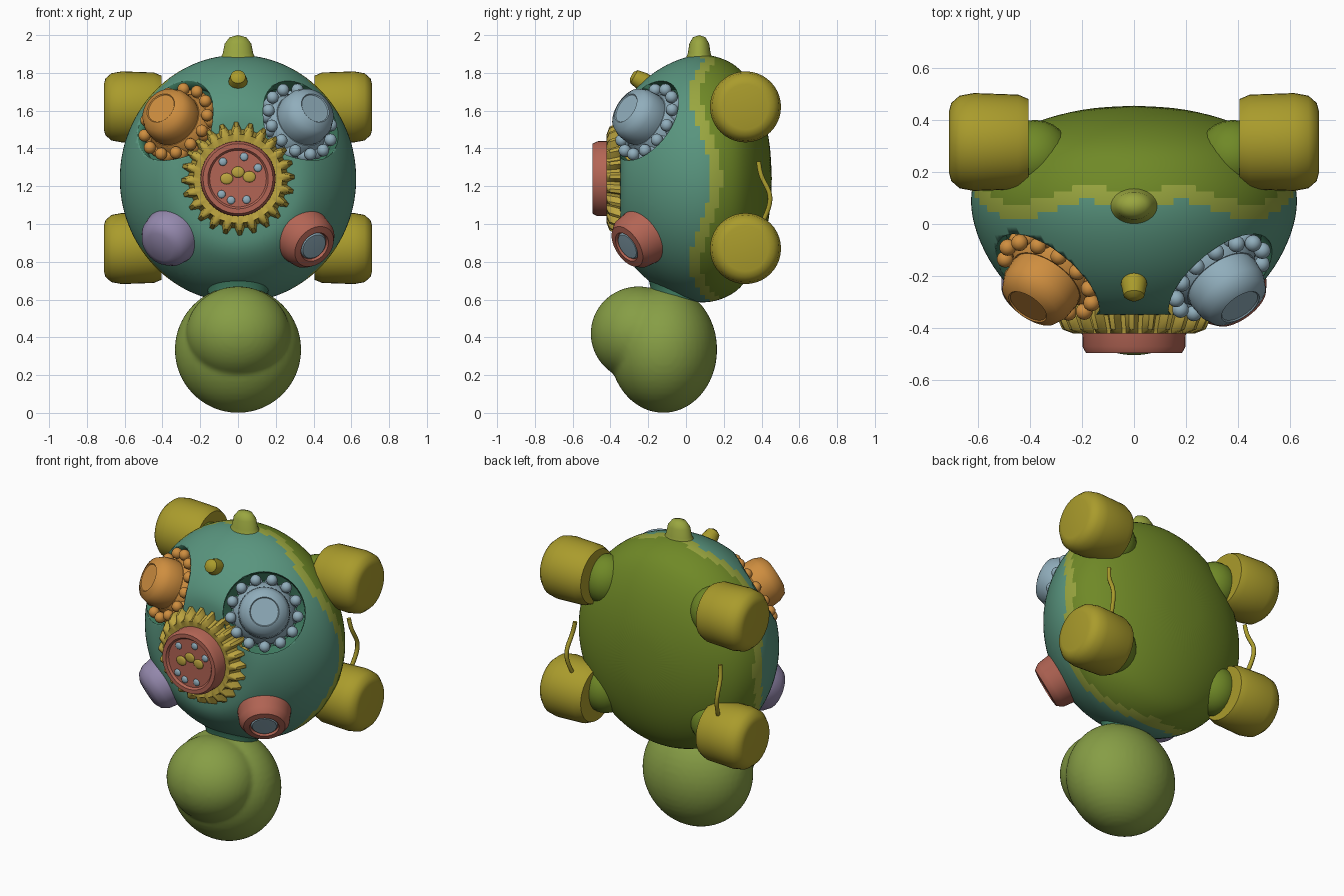
import bpy, bmesh
from math import sin, cos, pi, radians, atan2
from mathutils import Vector, Matrix

if "Cube" in bpy.data.objects:
    bpy.data.objects.remove(bpy.data.objects["Cube"])


def material(name, rgb):
    m = bpy.data.materials.new(name)
    m.diffuse_color = (*rgb, 1)
    m.use_nodes = True
    m.node_tree.nodes["Principled BSDF"].inputs["Base Color"].default_value = m.diffuse_color
    return m


TEAL = material("teal", (0.10, 0.30, 0.21))
DARK = material("dark_teal", (0.05, 0.20, 0.12))
LIME = material("lime", (0.32, 0.38, 0.05))
GREEN = material("green", (0.16, 0.25, 0.02))
HEAD = material("head_green", (0.24, 0.34, 0.06))
YELLOW = material("yellow", (0.40, 0.33, 0.025))
GOLD = material("gold", (0.50, 0.37, 0.05))
ORANGE = material("orange", (0.62, 0.27, 0.05))
RED = material("red", (0.45, 0.13, 0.09))
BLUE = material("blue", (0.28, 0.42, 0.50))
PURPLE = material("purple", (0.30, 0.25, 0.42))


def finish(name, bm, mat, angle=40):
    bmesh.ops.recalc_face_normals(bm, faces=bm.faces)
    me = bpy.data.meshes.new(name)
    bm.to_mesh(me)
    bm.free()
    ob = bpy.data.objects.new(name, me)
    bpy.context.collection.objects.link(ob)
    me.materials.append(mat)
    bpy.ops.object.select_all(action='DESELECT')
    bpy.context.view_layer.objects.active = ob
    ob.select_set(True)
    bpy.ops.object.shade_smooth_by_angle(angle=radians(angle))
    return ob


def turn(name, profile, loc, axis, mat, seg=40, teeth=0, bite=0.0, scale=(1, 1, 1), angle=40):
    """Turn a (radius, height) profile round an axis; teeth notch the wide rings."""
    bm = bmesh.new()
    seg = teeth * 4 if teeth else seg
    widest = max(r for r, t in profile)
    rings = []
    for r, t in profile:
        ring = []
        for k in range(seg):
            rr = r - bite if teeth and r > widest * 0.85 and k % 4 > 1 else r
            a = 2 * pi * k / seg
            ring.append(bm.verts.new((rr * cos(a), rr * sin(a), t)))
        rings.append(ring)
    for a, b in zip(rings, rings[1:]):
        for k in range(seg):
            j = (k + 1) % seg
            bm.faces.new((a[k], a[j], b[j], b[k]))
    bmesh.ops.remove_doubles(bm, verts=bm.verts, dist=1e-5)
    q = Vector((0, 0, 1)).rotation_difference(Vector(axis)).to_matrix().to_4x4()
    bm.transform(Matrix.Translation(loc) @ Matrix.Diagonal((*scale, 1)) @ q)
    return finish(name, bm, mat, angle)


def balls(name, items, mat, seg=24):
    """One object made of ellipsoids: (centre, radii)."""
    bm = bmesh.new()
    for c, r in items:
        bmesh.ops.create_uvsphere(bm, u_segments=seg, v_segments=seg // 2, radius=1,
                                  matrix=Matrix.Translation(c) @ Matrix.Diagonal((*r, 1)))
    return finish(name, bm, mat, 80)


def apply(ob, kind, **settings):
    m = ob.modifiers.new(kind, kind)
    for k, v in settings.items():
        setattr(m, k, v)
    bpy.context.view_layer.objects.active = ob
    bpy.ops.object.modifier_apply(modifier=m.name)


# Body: turned dome with a flat front, coloured in scalloped bands
body = turn("body_shell", [(0, -.35), (.30, -.35), (.36, -.34), (.43, -.305), (.54, -.20), (.615, -.07),
                           (.65, .05), (.645, .15), (.605, .25), (.54, .32), (.40, .395), (.2, .445), (0, .455)],
            (0, 0, 1.24), (0, 1, 0), TEAL, seg=64, scale=(.97, 1, 1.015))
apply(body, 'SUBSURF', levels=2)
for m in (LIME, GREEN, DARK):
    body.data.materials.append(m)
for p in body.data.polygons:
    x, y, z = p.center
    a = atan2(z - 1.24, x)
    edge = .075 + .055 * cos(4 * a) - (.09 * max(0, 1 - abs(x) / .2) if z > 1.5 else 0)
    p.material_index = 0 if y < edge else 1 if y < edge + .06 else 2


# Four round recesses, one for each turning knob
def spot(sx, sz):
    return (Vector((.36 * sx, -.25, 1.57 if sz > 0 else .92)),
            Vector((.50 * sx, -.70, .45 * sz)).normalized())


for sx in (-1, 1):
    for sz in (-1, 1):
        s, n = spot(sx, sz)
        cutter = turn("recess_cutter", [(0, -.19), (.19, -.19), (.235, -.14), (.25, .4), (0, .4)], s, n, DARK)
        cutter.hide_render = True
        apply(body, 'BOOLEAN', object=cutter, operation='DIFFERENCE', solver='EXACT')
        bpy.data.objects.remove(cutter)

# Upper knobs on hubs with rounded pegs
for name, sx, mat in (("orange", -1, ORANGE), ("blue", 1, BLUE)):
    s, n = spot(sx, 1)
    turn(name + "_knob", [(0, -.12), (.13, -.12), (.15, -.03), (.145, .03), (.125, .075), (.085, .095), (.08, .09), (0, .09)],
         s, n, mat)
    turn(name + "_hub", [(0, -.2), (.18, -.2), (.18, -.08), (.15, -.04), (0, -.04)], s - n * .01, n, mat)
    u = n.orthogonal().normalized()
    v = n.cross(u)
    pegs = []
    for k in range(13):
        a = 2 * pi * k / 13
        d = u * cos(a) + v * sin(a)
        pegs += [(s + d * .195 - n * .06, (.033,) * 3), (s + d * .175 - n * .11, (.04,) * 3)]
    balls(name + "_pegs", pegs, mat, 14)

# Lower right cone gear and lower left round knob
s, n = spot(1, -1)
turn("red_cone_gear", [(0, -.14), (.20, -.14), (.205, -.07), (.17, -.05), (.155, -.03), (.145, .05),
                       (.12, .085), (.085, .09), (.08, .075), (0, .075)], s, n, RED, teeth=11, bite=.03)
turn("cone_gear_cap", [(.08, .07), (.07, .085), (0, .088)], s, n, BLUE)
s, n = spot(-1, -1)
turn("purple_knob", [(0, -.2), (.13, -.18), (.15, -.10), (.155, -.03), (.145, .03), (.12, .07), (.08, .09), (0, .095)],
     s + Vector((-.01, 0, 0)), n, PURPLE, angle=80)

# Centre gear, its button and raised dots
turn("centre_gear", [(0, -.06), (.295, -.06), (.30, 0), (.275, .055), (.235, .07), (.20, .06), (0, .06)],
     (0, -.35, 1.24), (0, -1, 0), GOLD, teeth=24, bite=.038)
turn("centre_button", [(0, -.05), (.20, -.05), (.198, .06), (.185, .085), (.16, .085), (.15, .072), (0, .072)],
     (0, -.41, 1.24), (0, -1, 0), RED)
balls("button_dots", [((.12 * cos(a), -.482, 1.24 + .12 * sin(a)), (.022, .01, .022))
                      for a in (.5, 1.3, 2.3, 3.9, 4.4, 5.1)], BLUE, 12)
balls("button_bumps", [((x, -.482, 1.24 + z), (.035, .009, .03))
                       for x, z in ((-.06, .0), (0, .035), (.06, .01))], GOLD, 14)

# Small peg near the top of the front
turn("top_peg", [(0, -.07), (.045, -.07), (.05, -.01), (.04, .04), (.02, .055), (0, .055)],
     (0, -.24, 1.76), (0, -.8, .45), YELLOW, seg=20)

# Feet with leg stubs and cords
for sx, side in ((-1, "left"), (1, "right")):
    for z, lift, end in ((1.62, -.03, "rear"), (.87, .03, "front")):
        turn(f"{side}_{end}_foot", [(0, -.16), (.165, -.16), (.182, -.12), (.188, .05), (.178, .105), (.15, .137), (.12, .145), (0, .145)],
             (.565 * sx, .315, z), (sx, 0, 0), YELLOW)
        balls(f"{side}_{end}_leg", [((.38 * sx, .26, z + lift), (.14, .14, .15))], GREEN)
    cu = bpy.data.curves.new(f"{side}_cord", 'CURVE')
    cu.dimensions = '3D'
    cu.bevel_depth = .013
    cu.bevel_resolution = 2
    cu.use_fill_caps = True
    sp = cu.splines.new('NURBS')
    path = [(.51, .40, 1.0), (.52, .43, 1.06), (.53, .455, 1.13), (.53, .43, 1.2), (.52, .39, 1.26), (.51, .385, 1.33)]
    sp.points.add(len(path) - 1)
    for pt, (x, y, z) in zip(sp.points, path):
        pt.co = (x * sx, y, z, 1)
    sp.use_endpoint_u = True
    sp.order_u = 4
    cord = bpy.data.objects.new(f"{side}_cord", cu)
    bpy.context.collection.objects.link(cord)
    cu.materials.append(YELLOW)

# Tail, neck and head with an overhanging muzzle
turn("tail", [(.15, -.08), (.10, -.01), (.08, .03), (.07, .08), (.045, .113), (0, .125)],
     (0, .07, 1.875), (0, 0, 1), LIME, scale=(1, .75, 1), angle=80)
turn("neck", [(0, .5), (.17, .5), (.14, .62), (.16, .7), (.20, .8), (0, .8)],
     (0, -.06, 0), (0, 0, 1), DARK, scale=(1.1, .85, 1), angle=80)
head = balls("head", [((0, -.12, .335), (.335, .285, .335)), ((0, -.25, .42), (.275, .255, .25))], HEAD, 48)
apply(head, 'REMESH', mode='VOXEL', voxel_size=.014, use_smooth_shade=True)
apply(head, 'SMOOTH', factor=.5, iterations=5)
